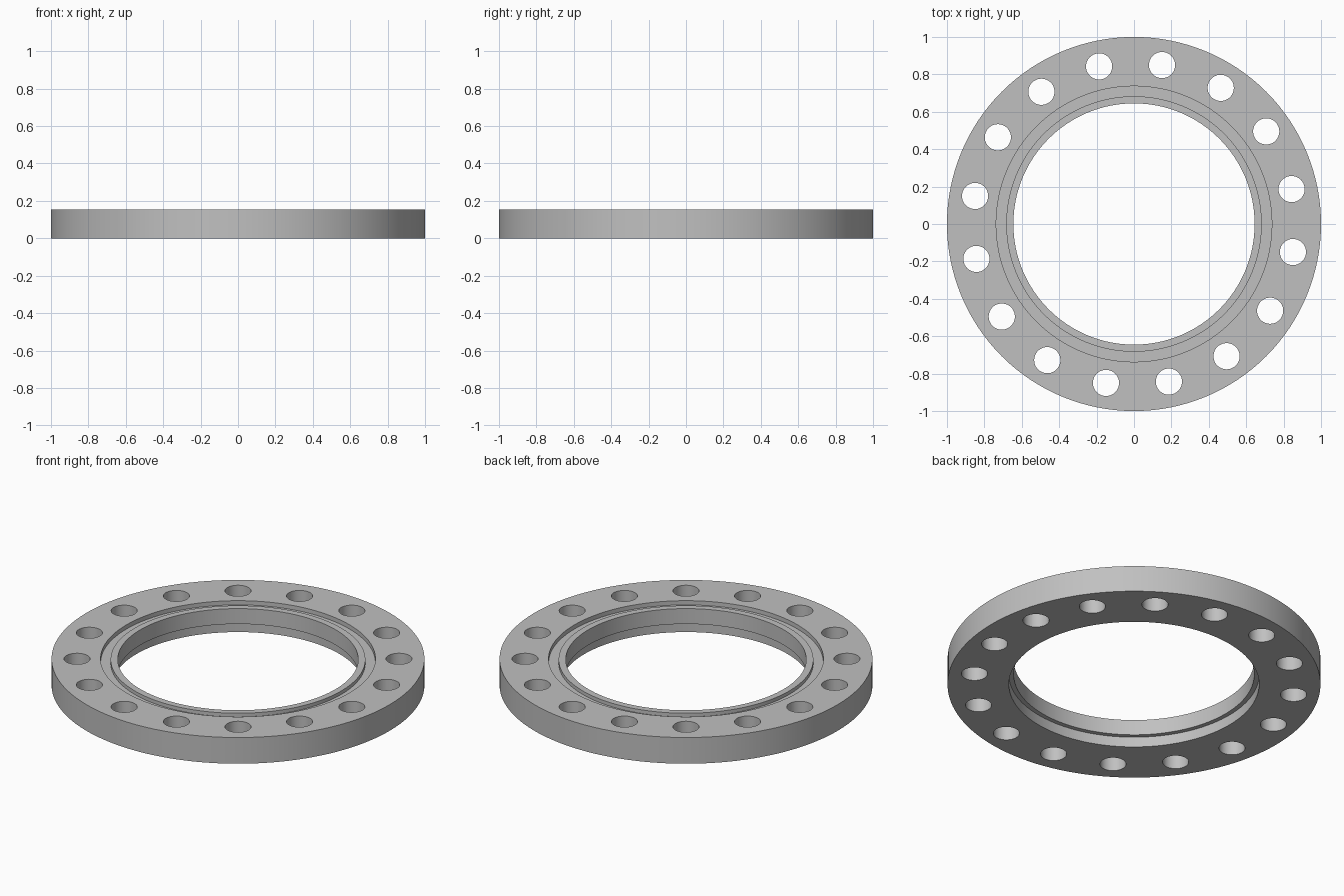
import bpy, bmesh, math

if "Cube" in bpy.data.objects:
    bpy.data.objects.remove(bpy.data.objects["Cube"], do_unlink=True)

SEGMENTS = 128
HOLES = 16
HEIGHT = 0.155

# Plain grey metal
grey = bpy.data.materials.new("grey metal")
grey.use_nodes = True
color = (0.53, 0.53, 0.53, 1)
grey.diffuse_color = color
grey.node_tree.nodes["Principled BSDF"].inputs["Base Color"].default_value = color


def lathe(name, profile):
    """Revolve a closed (radius, height) profile around z."""
    bm = bmesh.new()
    rings = []
    for i in range(SEGMENTS):
        a = math.tau * i / SEGMENTS
        rings.append([bm.verts.new((r * math.cos(a), r * math.sin(a), z)) for r, z in profile])
    n = len(profile)
    for i, ring in enumerate(rings):
        nxt = rings[(i + 1) % SEGMENTS]
        for j in range(n):
            k = (j + 1) % n
            bm.faces.new((ring[j], nxt[j], nxt[k], ring[k]))
    bmesh.ops.recalc_face_normals(bm, faces=bm.faces)
    mesh = bpy.data.meshes.new(name)
    bm.to_mesh(mesh)
    bm.free()
    mesh.materials.append(grey)
    obj = bpy.data.objects.new(name, mesh)
    bpy.context.collection.objects.link(obj)
    return obj


# Flange body: outer rim, seal groove, inner lip, bore and rear counterbore
flange = lathe("flange_ring", [
    (1.0, 0), (1.0, HEIGHT),
    (0.737, HEIGHT), (0.737, 0.13),
    (0.683, 0.13), (0.683, 0.151),
    (0.645, 0.151), (0.645, 0.06),
    (0.671, 0.06), (0.671, 0),
])

# Bolt hole cutters, joined in one mesh
bm = bmesh.new()
for i in range(HOLES):
    a = math.radians(12.5) + math.tau * i / HOLES
    made = bmesh.ops.create_cone(bm, cap_ends=True, segments=48,
                                 radius1=0.07, radius2=0.07, depth=0.5)
    bmesh.ops.translate(bm, verts=made["verts"],
                        vec=(0.863 * math.cos(a), 0.863 * math.sin(a), HEIGHT / 2))
mesh = bpy.data.meshes.new("bolt_hole_cutters")
bm.to_mesh(mesh)
bm.free()
mesh.materials.append(grey)
cutters = bpy.data.objects.new("bolt_hole_cutters", mesh)
bpy.context.collection.objects.link(cutters)

# Drill the holes, then drop the cutters
drill = flange.modifiers.new("bolt_holes", "BOOLEAN")
drill.operation = "DIFFERENCE"
drill.solver = "EXACT"
drill.object = cutters
bpy.ops.object.select_all(action="DESELECT")
bpy.context.view_layer.objects.active = flange
flange.select_set(True)
bpy.ops.object.modifier_apply(modifier=drill.name)
bpy.data.objects.remove(cutters, do_unlink=True)

# Smooth curved walls, crisp edges
bpy.ops.object.shade_smooth_by_angle(angle=math.radians(30))
